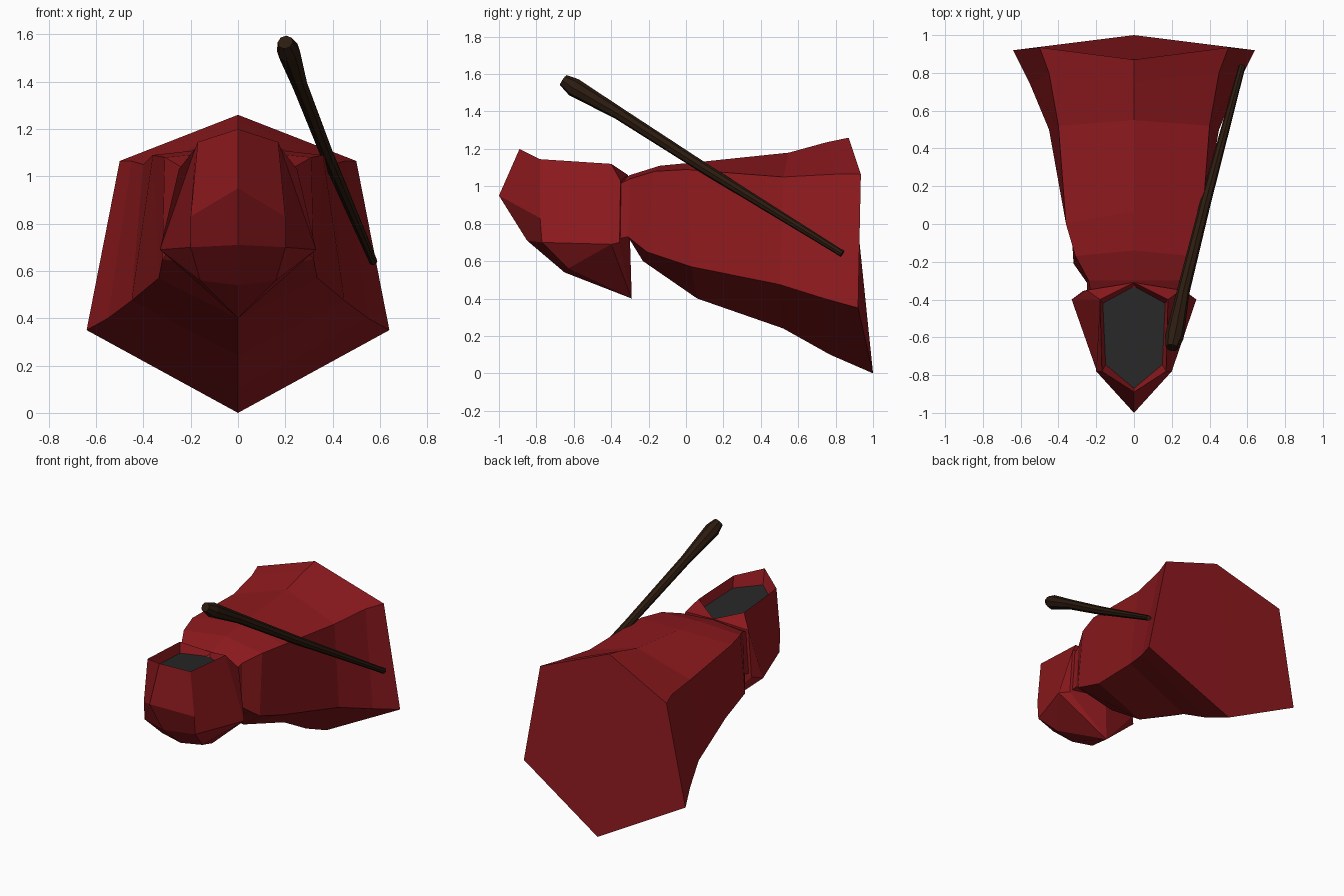
import bpy, bmesh

if "Cube" in bpy.data.objects:
    bpy.data.objects.remove(bpy.data.objects["Cube"])


def material(name, rgb):
    m = bpy.data.materials.new(name)
    m.diffuse_color = (*rgb, 1)
    m.use_nodes = True
    m.node_tree.nodes["Principled BSDF"].inputs["Base Color"].default_value = m.diffuse_color
    return m


RED = material("red_cloth", (0.27, 0.010, 0.013))
DARK = material("dark_opening", (0.020, 0.020, 0.020))
WOOD = material("dark_wood", (0.025, 0.011, 0.005))


def mirrored_object(name, points, faces, mat):
    """Build the +x half from points and faces, mirror it and weld the seam."""
    bm = bmesh.new()
    vs = {k: bm.verts.new(p) for k, p in points.items()}
    for f in faces:
        bm.faces.new([vs[k] for k in f])
    bmesh.ops.mirror(bm, geom=bm.verts[:] + bm.edges[:] + bm.faces[:],
                     axis='X', merge_dist=0.0005)
    bmesh.ops.recalc_face_normals(bm, faces=bm.faces[:])
    me = bpy.data.meshes.new(name)
    bm.to_mesh(me)
    bm.free()
    me.materials.append(mat)
    ob = bpy.data.objects.new(name, me)
    bpy.context.collection.objects.link(ob)
    return ob


# Robe: six-sided sections, each (ridge yz, upper side xyz, lower side xyz, keel yz)
sections = [
    ((-.35, 1.03), (.23, -.36, 1.01), (.25, -.36, .72), (-.35, .72)),
    ((-.30, 1.06), (.24, -.30, 1.04), (.25, -.31, .73), (-.31, .73)),
    ((-.14, 1.11), (.31, -.17, 1.08), (.32, -.21, .65), (-.23, .60)),
    ((.07, 1.13), (.36, .00, 1.09), (.335, .03, .57), (.06, .40)),
    ((.55, 1.18), (.40, .52, 1.05), (.45, .50, .475), (.52, .24)),
    ((.75, 1.235), (.45, .80, 1.065), (.55, .74, .40), (.77, .10)),
    ((.87, 1.26), (.50, .935, 1.065), (.64, .92, .35), (1.0, .0)),
]
pts, faces = {}, []
for i, (ridge, upper, lower, keel) in enumerate(sections):
    for j, p in enumerate(((0, *ridge), upper, lower, (0, *keel))):
        pts[i, j] = p
    if i:
        faces += [[(i - 1, j), (i, j), (i, j + 1), (i - 1, j + 1)] for j in range(3)]
last = len(sections) - 1
faces += [[(i, j) for j in range(4)] for i in (0, last)]
mirrored_object("robe", pts, faces, RED)

# Hood: sunken opening on top, faceted sides, pointed underside
opening = {'p': (0, -.87, 1.09), 'q': (.15, -.745, 1.075),
           'r': (.165, -.42, 1.05), 's': (0, -.33, 1.035)}
hood = dict(opening)
hood.update({
    'A': (0, -.89, 1.20), 'B': (.17, -.78, 1.145), 'C': (.18, -.40, 1.12), 'D': (0, -.31, 1.06),
    'E': (0, -1.0, .95), 'F': (.20, -.78, .83), 'G': (.33, -.40, .69),
    'I': (0, -.85, .71), 'J': (.20, -.77, .70),
    'K': (0, -.65, .54), 'N': (.16, -.63, .56), 'L': (0, -.29, .40),
    'H': (.25, -.35, 1.03), 'M': (.27, -.355, .70),
})
mirrored_object("hood", hood, [
    "pqBA", "qrCB", "rsDC",                      # walls of the opening
    "ABFE", "EFJI", "BCGJF", "DCH", "CHMG",      # front, sides, rear corners
    "IJNK", "JGN", "NGL", "KNL", "GML", "DHML",  # underside and back
], RED)

# Dark panel inside the hood
mirrored_object("hood_opening", opening, ["pqrs"], DARK)

# Staff: eight-sided tapered rod
path = [(.200, -.655, 1.567, .033), (.213, -.60, 1.53, .050), (.26, -.36, 1.39, .034),
        (.375, .10, 1.095, .029), (.572, .835, .64, .018)]
cu = bpy.data.curves.new("staff", 'CURVE')
cu.dimensions = '3D'
cu.bevel_depth = 1.0
cu.bevel_resolution = 2
cu.use_fill_caps = True
sp = cu.splines.new('POLY')
sp.use_smooth = False
sp.points.add(len(path) - 1)
for p, (x, y, z, r) in zip(sp.points, path):
    p.co = (x, y, z, 1)
    p.radius = r
cu.materials.append(WOOD)
bpy.context.collection.objects.link(bpy.data.objects.new("staff", cu))
